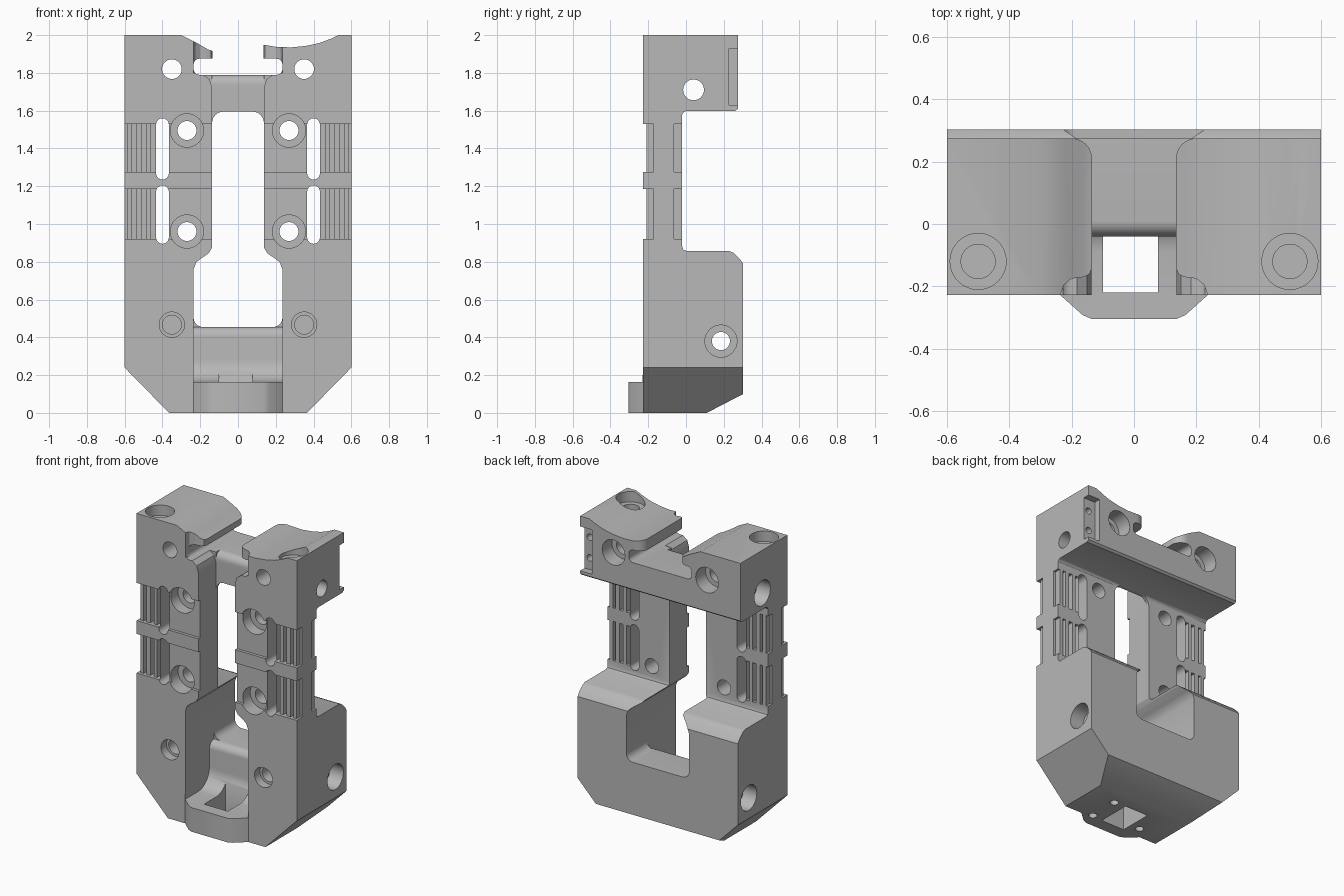
import bpy, bmesh
from math import sin, cos, pi, radians

cube = bpy.data.objects.get("Cube")
if cube:
    bpy.data.objects.remove(cube)

grey = bpy.data.materials.new("plain grey")
grey.use_nodes = True
grey.diffuse_color = (0.48, 0.48, 0.48, 1)
grey.node_tree.nodes["Principled BSDF"].inputs["Base Color"].default_value = (0.48, 0.48, 0.48, 1)


def prism(name, profile, axis, lo, hi):
    """Extrude a 2D profile along an axis."""
    place = {"x": lambda a, b, t: (t, a, b),
             "y": lambda a, b, t: (a, t, b),
             "z": lambda a, b, t: (a, b, t)}[axis]
    bm = bmesh.new()
    ends = [[bm.verts.new(place(a, b, t)) for a, b in profile] for t in (lo, hi)]
    n = len(profile)
    for ring in ends:
        bm.faces.new(ring)
    for i in range(n):
        j = (i + 1) % n
        bm.faces.new((ends[0][i], ends[0][j], ends[1][j], ends[1][i]))
    bmesh.ops.recalc_face_normals(bm, faces=bm.faces)
    mesh = bpy.data.meshes.new(name)
    bm.to_mesh(mesh)
    bm.free()
    mesh.materials.append(grey)
    obj = bpy.data.objects.new(name, mesh)
    bpy.context.collection.objects.link(obj)
    return obj


def arc(a, b, r, start, end, steps=8):
    angles = [radians(start + (end - start) * i / steps) for i in range(steps + 1)]
    return [(a + r * cos(t), b + r * sin(t)) for t in angles]


def circle(a, b, r):
    return arc(a, b, r, 0, 360, 32)[:-1]


def rect(a0, a1, b0, b1):
    return [(a0, b0), (a1, b0), (a1, b1), (a0, b1)]


def mirrored(profile):
    """Close a right-hand half profile with its mirror image."""
    return profile + [(-a, b) for a, b in reversed(profile)]


helpers = []


def combine(obj, operation):
    obj.hide_render = True
    mod = body.modifiers.new(obj.name, "BOOLEAN")
    mod.operation, mod.solver, mod.object = operation, "EXACT", obj
    helpers.append(obj)


def cut(profile, axis, lo, hi):
    combine(prism("cutter", profile, axis, lo, hi), "DIFFERENCE")


# Body from its side profile
body = prism("bracket_body", [
    (-.228, 0), (.11, 0), (.303, .1), (.303, .79), (.285, .815), (.25, .848), (.225, .858),
    (0, .858), (-.015, .865), (-.02, .88), (-.02, 1.58), (-.012, 1.592), (0, 1.598),
    (.26, 1.598), (.275, 1.61), (.275, 2), (-.228, 2)], "x", -.6, .6)

# Front foot lip
combine(prism("foot_lip", [(-.24, -.2), (-.24, -.225), (-.165, -.292), (-.135, -.305),
                           (.135, -.305), (.165, -.292), (.24, -.225), (.24, -.2)],
              "z", 0, .2), "UNION")

# Window between the legs, narrowing between the rails
cut(mirrored(arc(.185, .505, .05, -90, 0) + [(.235, .76), (.222, .795), (.2, .815),
             (.155, .845), (.137, .875)] + arc(.077, 1.535, .06, 0, 90)), "y", -.5, .5)

# Curved front pocket with a floor
cut([(-.5, .163), (-.09, .163)] + arc(-.09, .283, .12, -90, 0) + [(.03, .405)]
    + arc(.08, .405, .05, 180, 90) + [(.08, .6), (-.5, .6)], "x", -.235, .235)

# Channel in front of the bridge and its rounded upper edge
cut(mirrored([(.137, 1.45), (.137, 1.72), (.15, 1.765), (.19, 1.795), (.19, 1.85)]),
    "y", -.5, -.04)
cut([(-.06, 1.82), (.01, 1.82)] + arc(.01, 1.74, .05, 90, 180) + [(-.06, 1.74)],
    "x", -.137, .137)

# Opening above the bridge, undercut below both clamp lips
cut(mirrored([(.2, 1.79)] + arc(.205, 1.82, .03, -90, 0, 4) + arc(.205, 1.845, .03, 0, 90, 4)
             + [(.135, 1.875), (.135, 2.1)]), "y", -.5, .5)
# Sloped top on one side, hollow curved top on the other
cut([(-.3, 2), (-.22, 1.96), (-.16, 1.925), (-.13, 1.915), (-.1, 2.1), (-.3, 2.1)], "y", -.5, .5)
cut([(.1, 1.955), (.2, 1.938), (.28, 1.935), (.36, 1.943), (.43, 1.958), (.49, 1.98),
     (.53, 2), (.53, 2.1), (.1, 2.1)], "y", -.5, .5)
# Lips stop short of the front face
cut(mirrored([(.235, -.5), (.235, -.225), (.225, -.195), (.2, -.175), (.16, -.17),
              (.142, -.16), (.135, -.14)]), "z", 1.8, 2.1)

for s in (-1, 1):
    # Lower side chamfers and rounded rear lip corners
    cut([(s * a, b) for a, b in [(.365, 0), (.61, .25), (.7, .25), (.7, -.1), (.267, -.1)]],
        "y", -.5, .5)
    cut([(s * a, b) for a, b in [(.1, .3), (.2, .3), (.2, .275)]
         + arc(.2, .21, .065, 90, 180, 6) + [(.1, .21)]], "z", 1.83, 2.1)

    # Rail recesses and vertical grooves
    for z0, z1 in ((.92, 1.185), (1.275, 1.53)):
        cut(rect(*sorted((s * .12, s * .65)), z0, z1), "y", -.5, -.208)
        for x0, x1 in ((.435, .46), (.485, .51), (.54, .56), (.585, .65)):
            span = sorted((s * x0, s * x1))
            cut(rect(*span, z0, z1), "y", -.3, -.172)
            cut(rect(*span, z0, z1), "y", -.064, .0)

    # Long slots through the rails
    for z0, z1 in ((.895, 1.205), (1.235, 1.56)):
        cut(arc(s * .4, z1 - .034, .034, 0, 180) + arc(s * .4, z0 + .034, .034, 180, 360),
            "y", -.5, .02)

    # Counterbored rail holes
    for z in (.96, 1.495):
        cut(circle(s * .27, z, .088), "y", -.5, -.13)
        cut(circle(s * .27, z, .05), "y", -.5, .05)

    # Upper through holes, lower blind holes and holes in the top
    cut(circle(s * .35, 1.82, .052), "y", -.5, .5)
    cut(circle(s * .35, 1.82, .085), "y", .17, .5)
    cut(circle(s * .35, .467, .067), "y", -.5, -.17)
    cut(circle(s * .35, .467, .05), "y", -.5, -.05)
    cut(circle(s * .5, -.12, .09), "z", 1.93, 2.1)
    cut(circle(s * .5, -.12, .055), "z", 1.84, 2.1)

    # Counterbores of the lower cross hole
    cut(circle(.185, .38, .085), "x", *sorted((s * .5, s * .7)))

# Cross holes from side to side
cut(circle(.04, 1.71, .055), "x", -.7, .7)
cut(circle(.04, 1.71, .085), "x", -.7, -.5)
cut(circle(.185, .38, .048), "x", -.7, .7)

# Rear corner notch with two small holes
cut(rect(.51, .7, .228, .4), "z", 1.63, 1.93)
for z in (1.71, 1.85):
    cut(circle(.56, z, .022), "y", .15, .3)

# Floor opening and small holes underneath
cut(rect(-.1, .077, -.22, .01), "z", -.1, .25)
for x, y in ((.16, 0), (.16, -.21), (-.17, -.15)):
    cut(circle(x, y, .027), "z", -.1, .08)

# Bake the cuts and drop the cutters
bpy.context.view_layer.update()
depsgraph = bpy.context.evaluated_depsgraph_get()
baked = bpy.data.meshes.new_from_object(body.evaluated_get(depsgraph))
body.modifiers.clear()
body.data = baked
for obj in helpers:
    bpy.data.objects.remove(obj)
baked.materials.clear()
baked.materials.append(grey)
baked.polygons.foreach_set("material_index", [0] * len(baked.polygons))

bpy.ops.object.select_all(action="DESELECT")
body.select_set(True)
bpy.context.view_layer.objects.active = body
bpy.ops.object.shade_smooth_by_angle(angle=radians(30))
